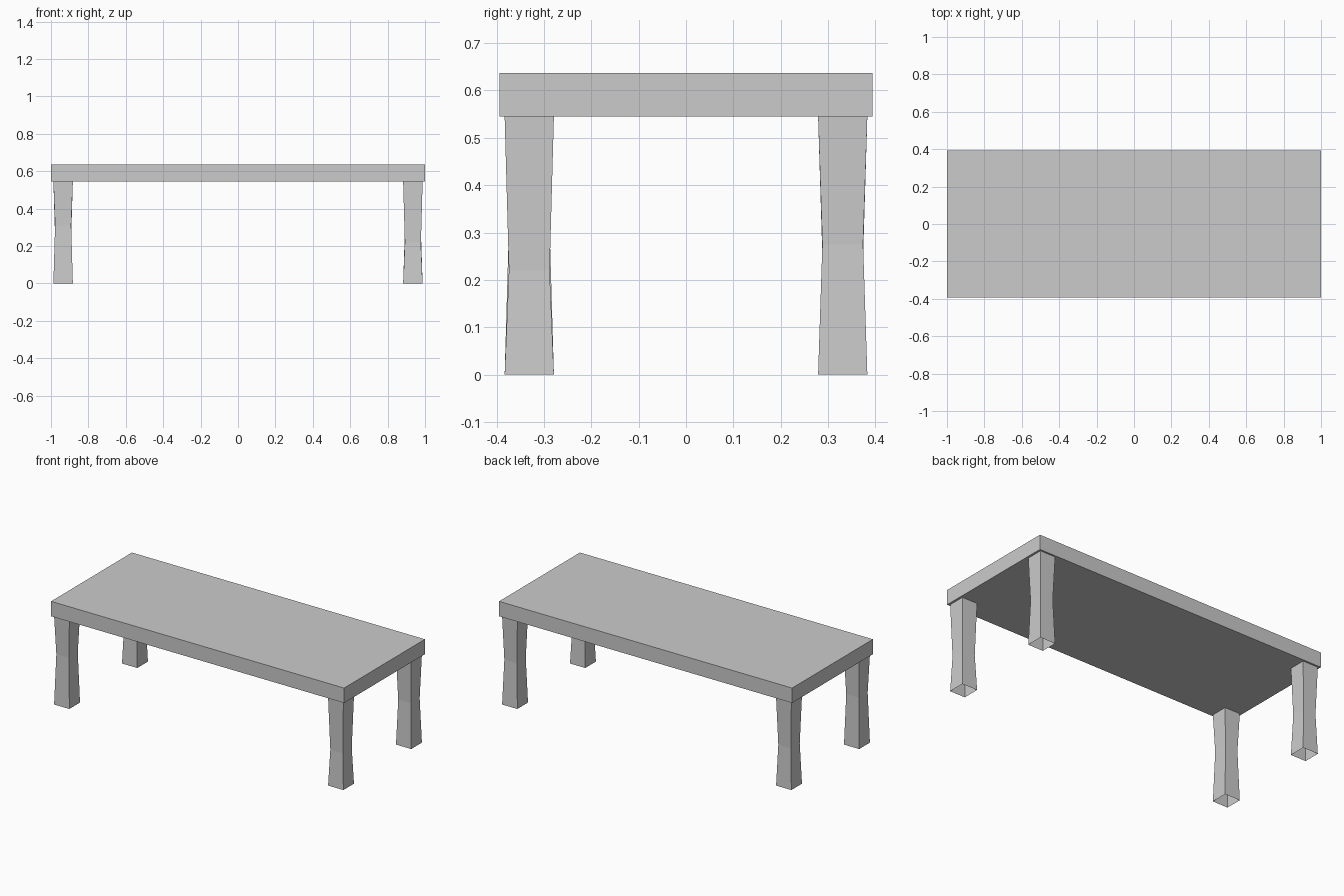
import bpy, bmesh

if "Cube" in bpy.data.objects:
    bpy.data.objects.remove(bpy.data.objects["Cube"])

TOP_Z, UNDER_Z = 0.637, 0.545


def finish(name, bm):
    bmesh.ops.recalc_face_normals(bm, faces=bm.faces)
    mesh = bpy.data.meshes.new(name)
    bm.to_mesh(mesh)
    bm.free()
    obj = bpy.data.objects.new(name, mesh)
    bpy.context.collection.objects.link(obj)
    return obj


def leg(name, x, y, waist_z):
    """Square tube, open at both ends, pinched at the waist."""
    bm = bmesh.new()
    rings = []
    for z, h in ((0, 0.052), (waist_z, 0.043), (UNDER_Z, 0.052)):
        rings.append([bm.verts.new((x + sx * h, y + sy * h, z))
                      for sx, sy in ((-1, -1), (1, -1), (1, 1), (-1, 1))])
    for low, high in zip(rings, rings[1:]):
        for i in range(4):
            j = (i + 1) % 4
            bm.faces.new((low[i], low[j], high[j], high[i]))
    return finish(name, bm)


# Table top slab
bm = bmesh.new()
bmesh.ops.create_cube(bm, size=1)
bmesh.ops.scale(bm, vec=(2, 0.788, TOP_Z - UNDER_Z), verts=bm.verts)
bmesh.ops.translate(bm, vec=(0, 0, (TOP_Z + UNDER_Z) / 2), verts=bm.verts)
finish("table_top", bm)

# Four legs, each with its waist at a slightly different height
for name, sx, sy, waist_z in (("front_left_leg", -1, -1, 0.31),
                              ("front_right_leg", 1, -1, 0.22),
                              ("back_right_leg", 1, 1, 0.275),
                              ("back_left_leg", -1, 1, 0.25)):
    leg(name, sx * 0.935, sy * 0.331, waist_z)
